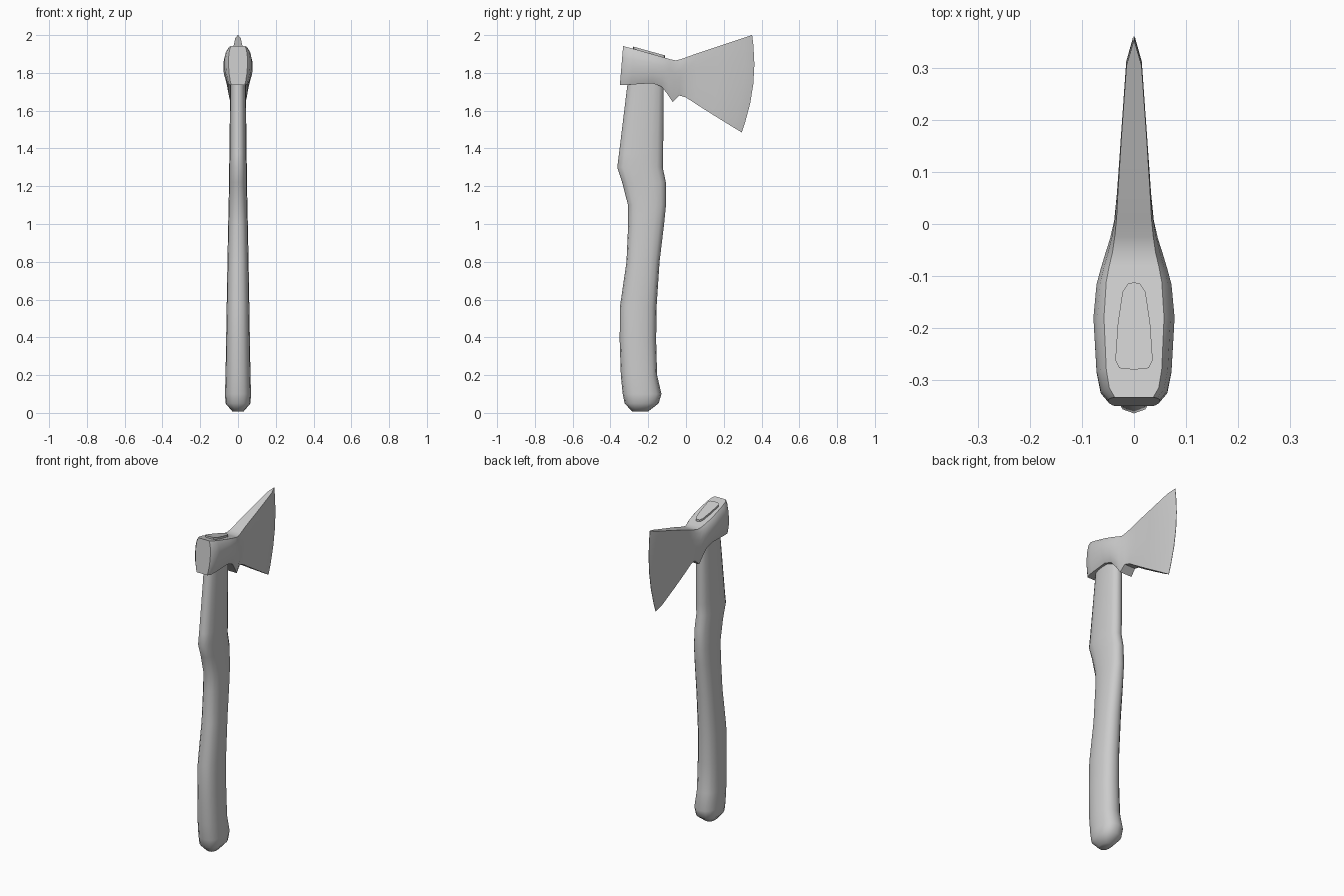
import bpy, bmesh, math

cube = bpy.data.objects.get("Cube")
if cube:
    bpy.data.objects.remove(cube, do_unlink=True)

grey = bpy.data.materials.new("plain grey")
grey.use_nodes = True
COLOUR = (0.6, 0.6, 0.6, 1)
grey.diffuse_color = COLOUR
grey.node_tree.nodes["Principled BSDF"].inputs["Base Color"].default_value = COLOUR


def loft(name, rings, angle):
    """Skin a list of equal closed rings and cap both ends."""
    bm = bmesh.new()
    loops = [[bm.verts.new(p) for p in ring] for ring in rings]
    n = len(loops[0])
    for a, b in zip(loops, loops[1:]):
        for i in range(n):
            j = (i + 1) % n
            bm.faces.new((a[i], a[j], b[j], b[i]))
    bm.faces.new(loops[0])
    bm.faces.new(loops[-1])
    bmesh.ops.recalc_face_normals(bm, faces=bm.faces)
    mesh = bpy.data.meshes.new(name)
    bm.to_mesh(mesh)
    bm.free()
    mesh.materials.append(grey)
    obj = bpy.data.objects.new(name, mesh)
    bpy.context.collection.objects.link(obj)
    bpy.ops.object.select_all(action='DESELECT')
    obj.select_set(True)
    bpy.context.view_layer.objects.active = obj
    bpy.ops.object.shade_smooth_by_angle(angle=math.radians(angle))
    return obj


def oval(z, front, back, half, sides=16):
    """Flattened oval, a little fuller than an ellipse."""
    ring = []
    for i in range(sides):
        a = 2 * math.pi * i / sides
        s, c = math.sin(a), math.cos(a)
        x = half * math.copysign(abs(s) ** 0.8, s)
        y = (front + back) / 2 - (back - front) / 2 * math.copysign(abs(c) ** 0.85, c)
        ring.append((x, y, z))
    return ring


# Curved handle: height, front y, back y, half width
handle = [
    (0.008, -0.285, -0.20, 0.03), (0.05, -0.325, -0.145, 0.066),
    (0.10, -0.335, -0.13, 0.069), (0.20, -0.345, -0.153, 0.066),
    (0.38, -0.351, -0.158, 0.063), (0.56, -0.35, -0.156, 0.06),
    (0.80, -0.315, -0.14, 0.056), (1.00, -0.306, -0.116, 0.052),
    (1.10, -0.307, -0.106, 0.05), (1.22, -0.338, -0.107, 0.047),
    (1.30, -0.364, -0.123, 0.047), (1.37, -0.355, -0.121, 0.045),
    (1.74, -0.31, -0.118, 0.042), (1.85, -0.30, -0.118, 0.04),
]
loft("handle", [oval(*s) for s in handle], 50)

# Axe head: each station runs from a bottom point to a top point
LEVELS = (0, 0.1, 0.3, 0.5, 0.7, 0.9, 1)
ROUND = (0.72, 0.82, 0.95, 1, 1, 0.9, 0.74)
FLAT = (0.96, 1, 1, 1, 1, 1, 0.96)


def station(bottom, top, half, swell=1.0, bulge=0.0):
    side = []
    for t, r, f in zip(LEVELS, ROUND, FLAT):
        y = bottom[0] + (top[0] - bottom[0]) * t + bulge * 4 * t * (1 - t)
        z = bottom[1] + (top[1] - bottom[1]) * t
        side.append((half * (r * swell + f * (1 - swell)), y, z))
    return side + [(-x, y, z) for x, y, z in reversed(side)]


head = [
    station((-0.35, 1.737), (-0.333, 1.942), 0.05),
    station((-0.335, 1.735), (-0.315, 1.937), 0.064),
    station((-0.29, 1.738), (-0.28, 1.928), 0.072),
    station((-0.18, 1.745), (-0.18, 1.90), 0.078),
    station((-0.13, 1.728), (-0.11, 1.88), 0.072),
    station((-0.10, 1.69), (-0.08, 1.871), 0.064),
    station((-0.07, 1.645), (-0.055, 1.866), 0.056),
    station((-0.035, 1.68), (-0.025, 1.873), 0.046, 0.7),
    station((0.0, 1.67), (0.01, 1.886), 0.038, 0.35),
    station((0.05, 1.637), (0.06, 1.904), 0.033, 0.1),
    station((0.14, 1.58), (0.17, 1.94), 0.025, 0, 0.01),
    station((0.25, 1.512), (0.305, 1.985), 0.015, 0, 0.028),
    station((0.295, 1.485), (0.35, 2.0), 0.001, 0, 0.034),
]
loft("axe_head", head, 38)

# Tapered handle end showing through the top of the head
plug_half = [(0, -0.28), (0.028, -0.277), (0.036, -0.262), (0.031, -0.19),
             (0.022, -0.13), (0.012, -0.115), (0, -0.112)]
outline = plug_half + [(-x, y) for x, y in reversed(plug_half[1:-1])]
rings = [[(x, y, 1.85 + lift - 0.278 * (y + 0.333)) for x, y in outline]
         for lift in (0, 0.104)]
loft("handle_end", rings, 30)
